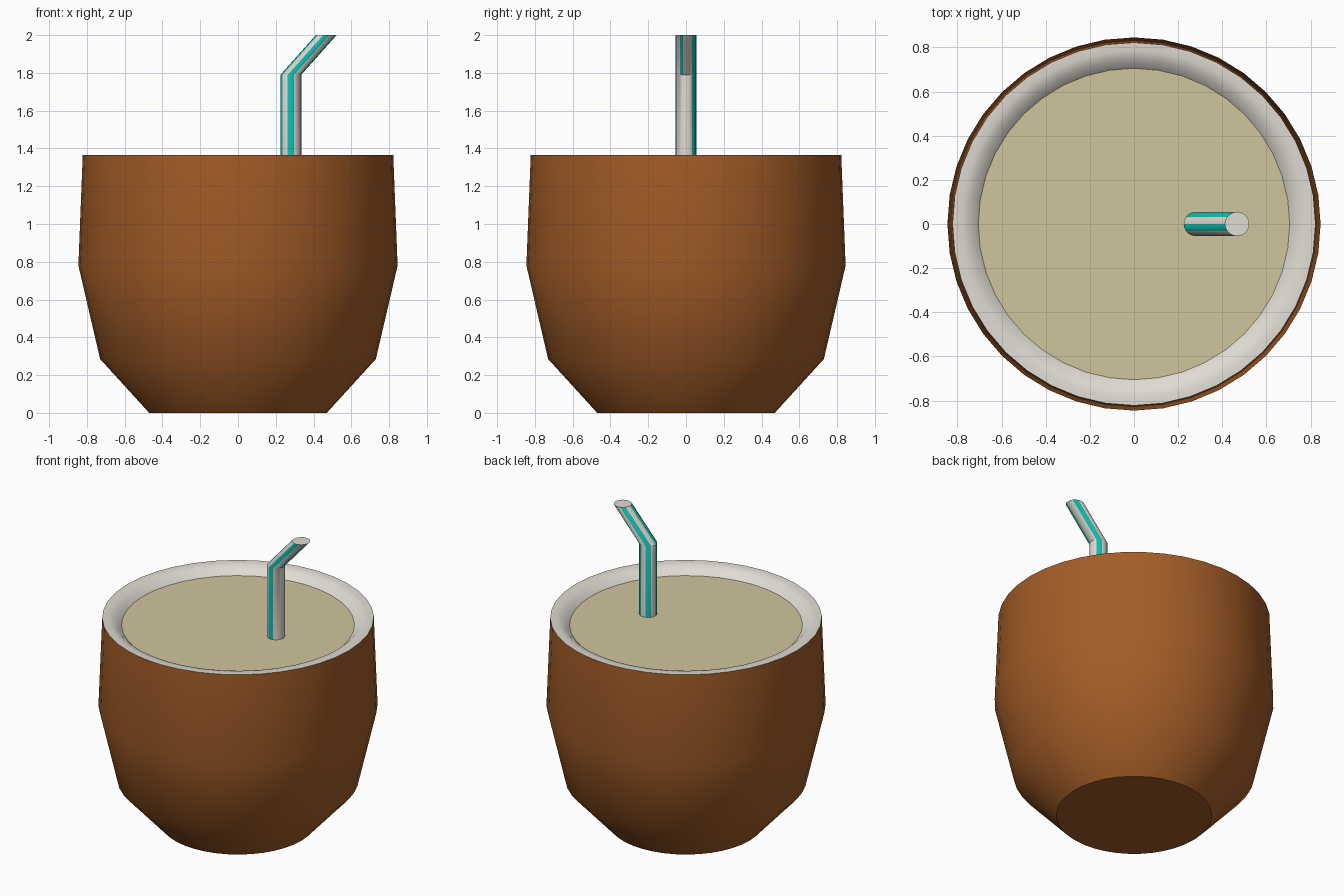
import bpy, bmesh, math

if "Cube" in bpy.data.objects:
    bpy.data.objects.remove(bpy.data.objects["Cube"])


def srgb(r, g, b):
    f = lambda c: c / 12.92 if c <= 0.04045 else ((c + 0.055) / 1.055) ** 2.4
    return (f(r / 255), f(g / 255), f(b / 255), 1.0)


def material(name, rgb):
    m = bpy.data.materials.new(name)
    m.diffuse_color = srgb(*rgb)
    m.use_nodes = True
    m.node_tree.nodes["Principled BSDF"].inputs["Base Color"].default_value = m.diffuse_color
    return m


brown = material("shell_brown", (163, 93, 39))
white = material("flesh_white", (224, 219, 211))
cream = material("drink_cream", (208, 197, 156))
teal = material("stripe_teal", (18, 190, 178))


def loft(name, rings, sides, mats, pick, cap_bottom=True, cap_top=True):
    """Loft circles (centre x, radius, z); pick(row, side) gives the material."""
    bm = bmesh.new()
    loops = []
    for cx, r, z in rings:
        loops.append([bm.verts.new((cx + r * math.cos(2 * math.pi * i / sides),
                                    r * math.sin(2 * math.pi * i / sides), z))
                      for i in range(sides)])
    for row in range(len(loops) - 1):
        a, b = loops[row], loops[row + 1]
        for i in range(sides):
            j = (i + 1) % sides
            bm.faces.new((a[i], a[j], b[j], b[i])).material_index = pick(row, i)
    if cap_bottom:
        bm.faces.new(loops[0][::-1])
    if cap_top:
        bm.faces.new(loops[-1])
    me = bpy.data.meshes.new(name)
    bm.to_mesh(me)
    bm.free()
    for m in mats:
        me.materials.append(m)
    ob = bpy.data.objects.new(name, me)
    bpy.context.collection.objects.link(ob)
    bpy.ops.object.select_all(action='DESELECT')
    ob.select_set(True)
    bpy.context.view_layer.objects.active = ob
    bpy.ops.object.shade_smooth_by_angle(angle=math.radians(35))
    return ob


SIDES = 40
DRINK_Z = 1.315

# Husk cup, open at the top
loft("coconut_shell",
     [(0, 0.47, 0), (0, 0.73, 0.285), (0, 0.845, 0.78), (0, 0.822, 1.365)],
     SIDES, [brown], lambda row, i: 0, cap_top=False)

# White flesh rim rolling inward to the drink
loft("flesh_rim",
     [(0, 0.822, 1.365), (0, 0.785, 1.365), (0, 0.745, 1.355), (0, 0.705, DRINK_Z)],
     SIDES, [white], lambda row, i: 0, cap_bottom=False, cap_top=False)

# Drink surface
loft("drink", [(0, 0.705, DRINK_Z)], SIDES, [cream], lambda row, i: 0,
     cap_bottom=False)


# Bent straw with five lengthwise stripes; the fifth is only on the upper part
def stripe(row, i):
    if i >= 18:
        return 1 if row == 1 and i == 18 else 0
    return 1 if i % 4 >= 2 else 0


loft("straw",
     [(0.28, 0.055, DRINK_Z - 0.01), (0.28, 0.055, 1.79), (0.467, 0.055, 2.0)],
     20, [white, teal], stripe)
